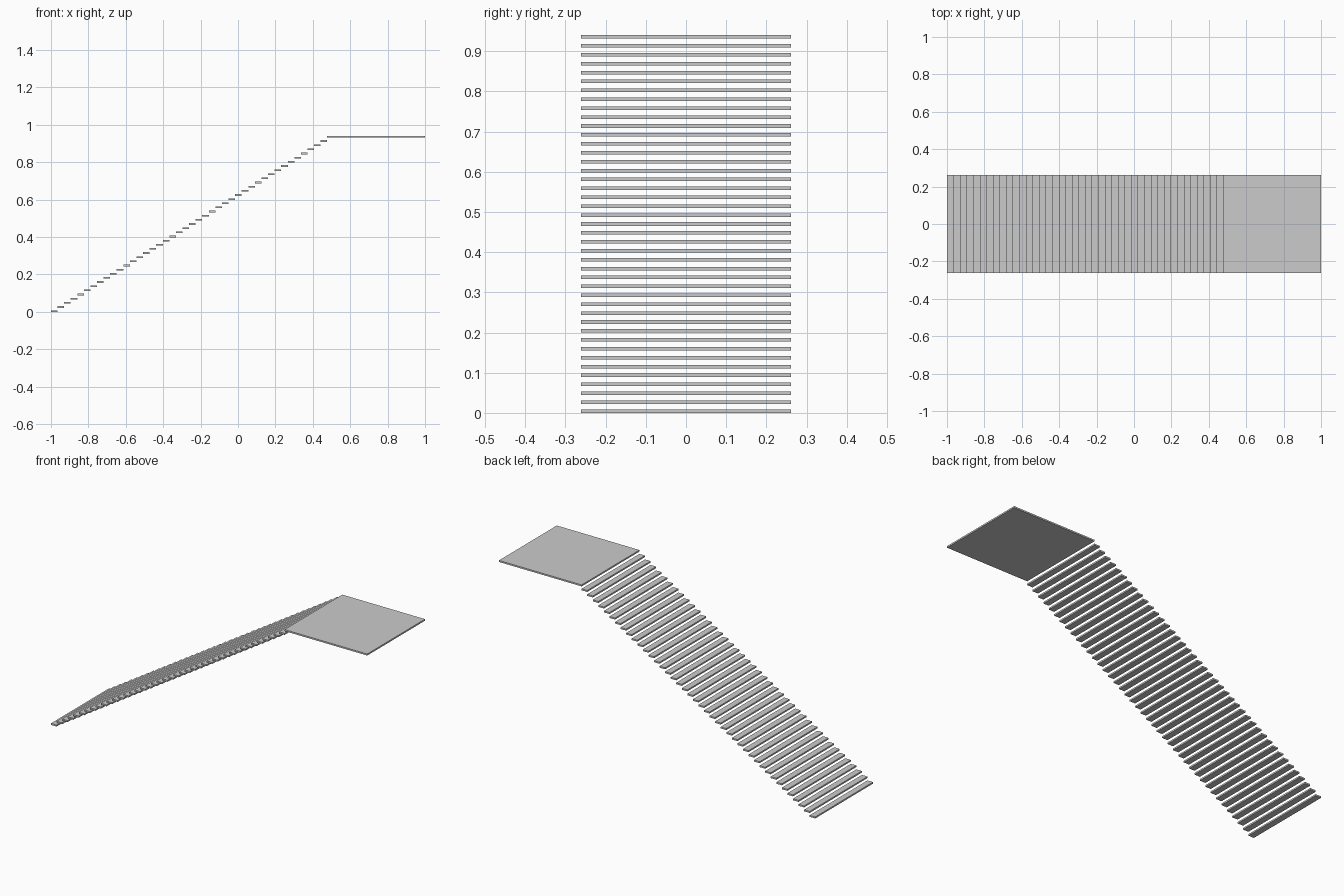
import bpy

if "Cube" in bpy.data.objects:
    bpy.data.objects.remove(bpy.data.objects["Cube"])

STEPS = 42            # treads below the landing
HALF_WIDTH = 0.261
THICK = 0.0088
TOP = 0.94
LANDING_X = 0.477     # where the flight meets the landing
RUN = (LANDING_X + 1) / STEPS
RISE = (TOP - THICK) / STEPS


def slab(name, x0, x1, z0):
    """Flat board from x0 to x1 with its underside at z0."""
    bpy.ops.mesh.primitive_cube_add(size=1, location=((x0 + x1) / 2, 0, z0 + THICK / 2))
    ob = bpy.context.object
    ob.name = name
    ob.scale = (x1 - x0, 2 * HALF_WIDTH, THICK)
    bpy.ops.object.transform_apply(location=False, rotation=False, scale=True)
    return ob


# Flight of open treads
for i in range(STEPS):
    x = -1 + i * RUN
    slab(f"stair_tread_{i + 1:02d}", x, x + RUN, i * RISE)

# Landing at the top
slab("landing", LANDING_X, 1, STEPS * RISE)
